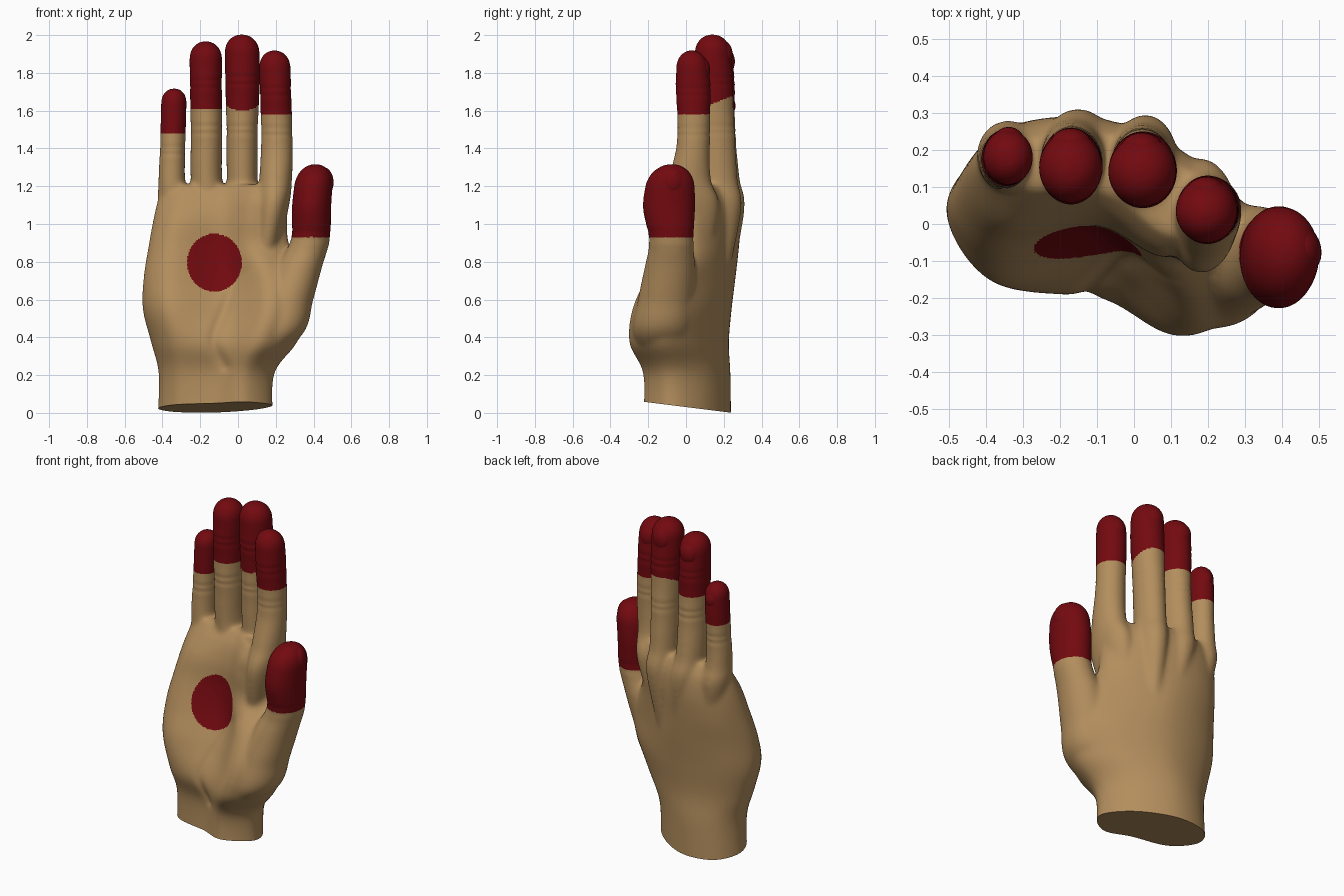
import bpy, bmesh, math
from mathutils import Matrix

if "Cube" in bpy.data.objects:
    bpy.data.objects.remove(bpy.data.objects["Cube"])


def material(name, rgb):
    m = bpy.data.materials.new(name)
    m.diffuse_color = (*rgb, 1)
    m.use_nodes = True
    m.node_tree.nodes["Principled BSDF"].inputs["Base Color"].default_value = m.diffuse_color
    return m


skin = material("skin", (0.45, 0.27, 0.11))
red = material("red_dye", (0.17, 0.003, 0.005))


def spline(pts, n, closed=False):
    """Catmull-Rom through rows of numbers."""
    k, out = len(pts), []
    get = (lambda i: pts[i % k]) if closed else (lambda i: pts[min(max(i, 0), k - 1)])
    for i in range(k if closed else k - 1):
        for s in range(n):
            t = s / n
            out.append([0.5 * (2 * b + (c - a) * t + (2 * a - 5 * b + 4 * c - d) * t * t
                        + (3 * b - a - 3 * c + d) * t ** 3)
                        for a, b, c, d in zip(get(i - 1), get(i), get(i + 1), get(i + 2))])
    if not closed:
        out.append(list(pts[-1]))
    return out


def loft(bm, rings):
    rows = [[bm.verts.new(p) for p in r] for r in rings]
    for a, b in zip(rows, rows[1:]):
        for j in range(len(a)):
            k = (j + 1) % len(a)
            bm.faces.new((a[j], a[k], b[k], b[j]))
    bm.faces.new(rows[0][::-1])
    bm.faces.new(rows[-1])


def gauss(d, w):
    return math.exp(-(d / w) ** 2)


def finger(bm, sections, joints, dome):
    """Sections: z, x, y, rx, ry; the last one is the fingertip."""
    rings, tip = [], sections[-1][0]
    for z, x, y, rx, ry in spline(sections, 20):
        u = max(0, (z - tip + dome) / dome)
        s = max(0.03, math.sqrt(max(0, 1 - u ** 2.3)))
        knob = sum(0.05 * gauss(z - j, 0.06) for j in joints)
        fold = sum(0.055 * (gauss(z - j - 0.018, 0.01) + gauss(z - j + 0.018, 0.01)) for j in joints)
        rx, ry = rx * s * (1 - 0.5 * fold), ry * s * (1 + knob - fold)
        rings.append([(x + rx * math.cos(a), y + ry * math.sin(a), z)
                      for a in (i * math.tau / 36 for i in range(36))])
    loft(bm, rings)


bm = bmesh.new()

# Wrist and palm: z, left x/y, right x/y, three front depths, three back depths
palm = [
    (-0.08, -0.43, 0.06, 0.19, -0.09, -0.10, -0.17, -0.23, 0.21, 0.23, 0.10),
    (0.20, -0.42, 0.06, 0.19, -0.09, -0.11, -0.16, -0.225, 0.20, 0.23, 0.11),
    (0.37, -0.46, 0.05, 0.31, -0.13, -0.16, -0.205, -0.30, 0.19, 0.22, 0.08),
    (0.55, -0.505, 0.04, 0.385, -0.11, -0.16, -0.13, -0.285, 0.20, 0.235, 0.09),
    (0.72, -0.50, 0.05, 0.37, -0.06, -0.105, -0.05, -0.205, 0.22, 0.255, 0.10),
    (0.88, -0.475, 0.09, 0.275, 0.00, -0.05, -0.01, -0.10, 0.245, 0.275, 0.16),
    (1.02, -0.45, 0.13, 0.26, 0.02, -0.01, 0.00, -0.09, 0.26, 0.285, 0.18),
    (1.13, -0.425, 0.16, 0.265, 0.02, 0.05, 0.03, -0.08, 0.255, 0.275, 0.17),
    (1.21, -0.40, 0.165, 0.26, 0.03, 0.10, 0.085, -0.03, 0.22, 0.24, 0.13),
]
rings = []
for z, xl, yl, xr, yr, f1, f2, f3, b1, b2, b3 in spline(palm, 8):
    x1, x2, xf, xb = (xl + (xr - xl) * t for t in (0.15, 0.5, 0.76, 0.85))
    loop = [(xl, yl), (x1, f1), (x2, f2), (xf, f3), (xr, yr), (xb, b3), (x2, b2), (x1, b1)]
    rings.append([(x, y, z) for x, y in spline(loop, 8, True)])
loft(bm, rings)

# Little, ring, middle and index fingers, running down into the knuckles
finger(bm, [(0.70, -0.28, 0.15, 0.04, 0.06), (1.08, -0.335, 0.185, 0.08, 0.093),
            (1.22, -0.350, 0.175, 0.072, 0.085), (1.38, -0.347, 0.175, 0.067, 0.075),
            (1.55, -0.342, 0.18, 0.067, 0.077), (1.718, -0.338, 0.18, 0.067, 0.072)], [1.39], 0.08)
finger(bm, [(0.65, -0.08, 0.17, 0.04, 0.06), (1.07, -0.145, 0.19, 0.09, 0.12),
            (1.24, -0.167, 0.175, 0.084, 0.11), (1.48, -0.167, 0.16, 0.083, 0.10),
            (1.75, -0.17, 0.155, 0.085, 0.10), (1.968, -0.171, 0.15, 0.086, 0.09)],
       [1.50, 1.74], 0.10)
finger(bm, [(0.65, 0.01, 0.15, 0.04, 0.06), (1.07, 0.03, 0.175, 0.085, 0.118),
            (1.24, 0.022, 0.165, 0.082, 0.108), (1.50, 0.022, 0.155, 0.083, 0.10),
            (1.78, 0.024, 0.145, 0.092, 0.10), (2.004, 0.02, 0.14, 0.09, 0.09)],
       [1.50, 1.76], 0.10)
finger(bm, [(0.70, 0.12, 0.02, 0.05, 0.08), (1.07, 0.18, 0.022, 0.085, 0.155),
            (1.24, 0.199, 0.02, 0.087, 0.112), (1.45, 0.206, 0.04, 0.083, 0.085),
            (1.72, 0.198, 0.038, 0.083, 0.09), (1.92, 0.193, 0.03, 0.083, 0.08)],
       [1.49, 1.70], 0.10)

# Thumb, rising out of the ball of the palm
finger(bm, [(0.25, 0.08, -0.12, 0.06, 0.08), (0.42, 0.205, -0.125, 0.14, 0.155),
            (0.60, 0.262, -0.105, 0.137, 0.15), (0.77, 0.323, -0.085, 0.122, 0.135),
            (0.92, 0.383, -0.078, 0.104, 0.115), (1.10, 0.39, -0.09, 0.104, 0.139),
            (1.318, 0.41, -0.075, 0.098, 0.115)], [0.94], 0.12)

bmesh.ops.recalc_face_normals(bm, faces=bm.faces)
mesh = bpy.data.meshes.new("hand")
bm.to_mesh(mesh)
bm.free()
mesh.materials.append(skin)
hand = bpy.data.objects.new("hand", mesh)
bpy.context.collection.objects.link(hand)
bpy.context.view_layer.objects.active = hand
hand.select_set(True)

# Fuse the parts into one skin
mod = hand.modifiers.new("fuse", 'REMESH')
mod.mode, mod.voxel_size = 'VOXEL', 0.0068
bpy.ops.object.modifier_apply(modifier="fuse")

# Soften it all, and more strongly where the fingers and thumb join the palm
group = hand.vertex_groups.new(name="joins")
for v in hand.data.vertices:
    z = v.co.z
    thumb = 0.5 if v.co.x > 0.28 and z > 0.88 else 1
    group.add([v.index], thumb * min(1, max(0, (1.34 - z) / 0.1)), 'REPLACE')
for name, steps in (("soften", 8), ("joins", 55)):
    mod = hand.modifiers.new(name, 'SMOOTH')
    mod.factor, mod.iterations = 0.5, steps
    if name == "joins":
        mod.vertex_group = name
    bpy.ops.object.modifier_apply(modifier=name)

bm = bmesh.new()
bm.from_mesh(hand.data)
bm.normal_update()

# Palm crease around the ball of the thumb
crease = spline([(0.10, 0.80), (0.0, 0.70), (-0.08, 0.53), (-0.13, 0.38), (-0.07, 0.25)], 24)
for v in bm.verts:
    if v.normal.y < -0.3 and 0.18 < v.co.z < 0.87 and -0.2 < v.co.x < 0.17:
        d = min(math.hypot(v.co.x - x, v.co.z - z) for x, z in crease)
        v.co.y += 0.012 * gauss(d, 0.03) * min(1, (0.87 - v.co.z) / 0.25)

# Slanted cut through the wrist
bmesh.ops.bisect_plane(bm, geom=bm.verts[:] + bm.edges[:] + bm.faces[:],
                       plane_co=(0, 0, 0.031), plane_no=(0, 0.125, 1), clear_inner=True)
bmesh.ops.edgeloop_fill(bm, edges=[e for e in bm.edges if e.is_boundary])


# Dyed fingertips and round palm spot
def dyed(c, n):
    x, y, z = c
    if z < 1.4:
        thumb = x > 0.284 + 0.5 * max(0, y + 0.03) and 0.93 < z < 1.34
        spot = n.y < 0 and y < 0.1 and math.hypot((x + 0.125) / 0.145, (z - 0.795) / 0.153) < 1
        return thumb or spot
    if x < -0.263:
        return z > 1.48
    if x < -0.073:
        return z > 1.61
    if x < 0.113:
        return z > 1.60 + 0.4 * (y - 0.05)
    return z > 1.58


bmesh.ops.recalc_face_normals(bm, faces=bm.faces)
for f in bm.faces:
    f.material_index = int(dyed(f.calc_center_median(), f.normal))
hand.data.materials.append(red)
bm.to_mesh(hand.data)
bm.free()
bpy.ops.object.shade_smooth_by_angle(angle=math.radians(45))


# Nails, slightly proud of each fingertip
def nail(name, loc, size, turn=0):
    b = bmesh.new()
    bmesh.ops.create_uvsphere(b, u_segments=24, v_segments=14, radius=1)
    b.transform(Matrix.Translation(loc) @ Matrix.Rotation(math.radians(turn), 4, 'Z')
                @ Matrix.Diagonal((*size, 1)))
    for f in b.faces:
        f.smooth = True
    me = bpy.data.meshes.new(name)
    b.to_mesh(me)
    b.free()
    me.materials.append(red)
    bpy.context.collection.objects.link(bpy.data.objects.new(name, me))


nail("little_nail", (-0.338, 0.212, 1.625), (0.046, 0.05, 0.06))
nail("ring_nail", (-0.171, 0.209, 1.86), (0.058, 0.05, 0.07))
nail("middle_nail", (0.021, 0.197, 1.895), (0.06, 0.05, 0.075))
nail("index_nail", (0.194, 0.078, 1.815), (0.056, 0.05, 0.07))
nail("thumb_nail", (0.453, -0.063, 1.22), (0.068, 0.05, 0.08), -68)
